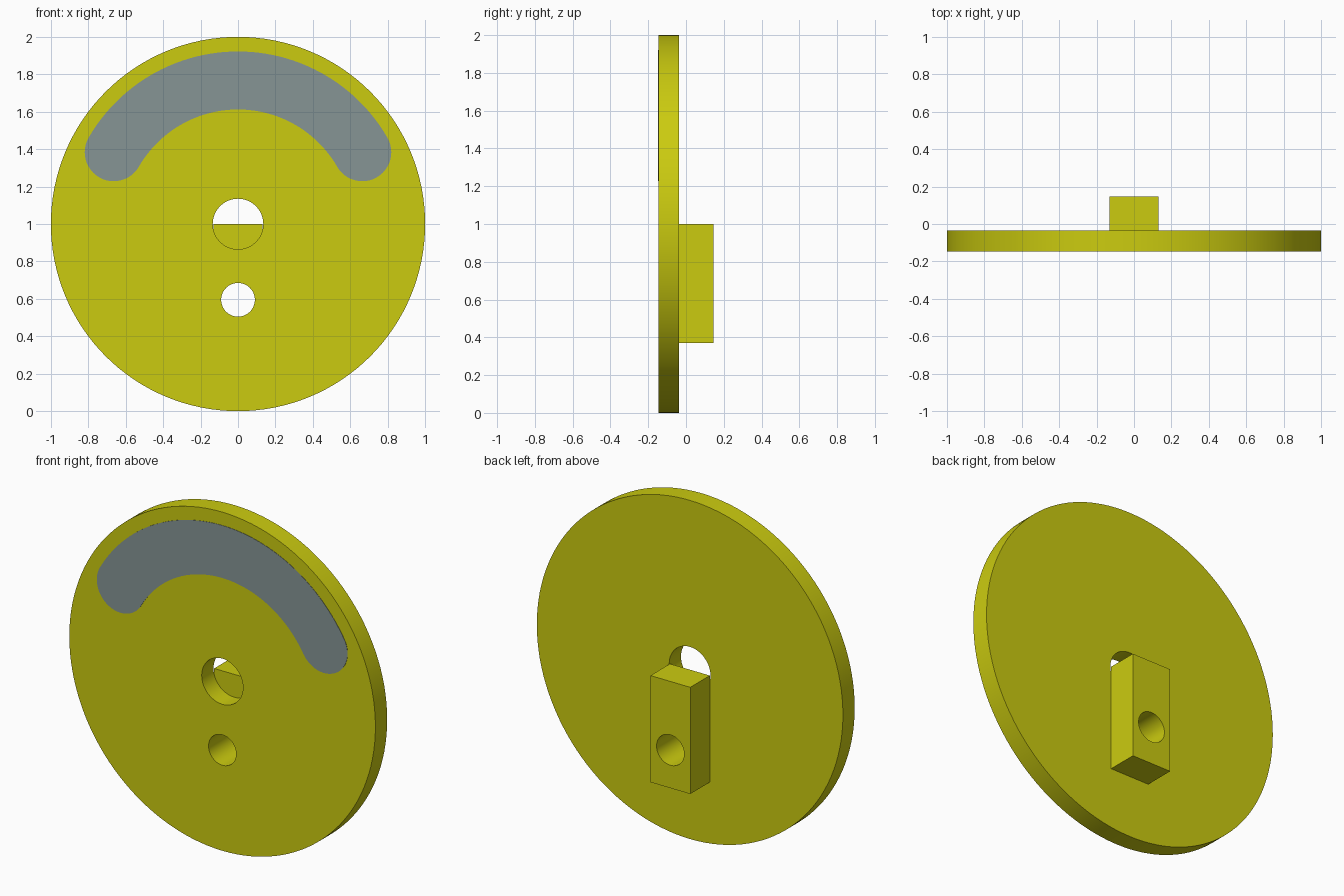
import bpy
import bmesh
from math import cos, sin, pi, radians

cube = bpy.data.objects.get("Cube")
if cube:
    bpy.data.objects.remove(cube, do_unlink=True)

FRONT, DISC_BACK, BLOCK_BACK = -0.146, -0.036, 0.146
HUB_Z, PIN_Z = 1.0, 0.595


def material(name, rgb):
    mat = bpy.data.materials.new(name)
    mat.use_nodes = True
    mat.diffuse_color = (*rgb, 1)
    mat.node_tree.nodes["Principled BSDF"].inputs["Base Color"].default_value = (*rgb, 1)
    return mat


def arc(cx, cz, radius, start, end, steps):
    angles = [start + (end - start) * i / steps for i in range(steps + 1)]
    return [(cx + radius * cos(a), cz + radius * sin(a)) for a in angles]


def circle(cz, radius, steps=64):
    return arc(0, cz, radius, 0, 2 * pi, steps)[:-1]


def plate(name, outlines, y_front, y_back, mat):
    """Solid plate from an outer outline and optional hole outlines in x, z."""
    curve = bpy.data.curves.new(name, "CURVE")
    curve.dimensions = "2D"
    curve.fill_mode = "BOTH"
    curve.extrude = (y_back - y_front) / 2
    for points in outlines:
        spline = curve.splines.new("POLY")
        spline.points.add(len(points) - 1)
        for point, (x, z) in zip(spline.points, points):
            point.co = (x, z, 0, 1)
        spline.use_cyclic_u = True
    obj = bpy.data.objects.new(name, curve)
    bpy.context.collection.objects.link(obj)
    obj.rotation_euler.x = pi / 2
    obj.location.y = (y_front + y_back) / 2
    bpy.ops.object.select_all(action="DESELECT")
    obj.select_set(True)
    bpy.context.view_layer.objects.active = obj
    bpy.ops.object.convert(target="MESH")
    obj = bpy.context.object
    bm = bmesh.new()
    bm.from_mesh(obj.data)
    bmesh.ops.remove_doubles(bm, verts=bm.verts, dist=1e-5)
    bmesh.ops.recalc_face_normals(bm, faces=bm.faces)
    bm.to_mesh(obj.data)
    bm.free()
    obj.data.materials.clear()
    obj.data.materials.append(mat)
    bpy.ops.object.shade_smooth_by_angle(angle=radians(30))
    return obj


yellow = material("yellow", (0.6, 0.6, 0.005))
grey = material("grey", (0.24, 0.3, 0.3))

# Round plate with the hub hole and the pin hole
plate("disc", [circle(HUB_Z, 1, 128), circle(HUB_Z, 0.135), circle(PIN_Z, 0.09)],
      FRONT, DISC_BACK, yellow)

# Rear block, pierced by the pin hole
block = [(-0.13, 0.37), (0.13, 0.37), (0.13, HUB_Z), (-0.13, HUB_Z)]
plate("rear_block", [block, circle(PIN_Z, 0.09)], DISC_BACK, BLOCK_BACK, yellow)

# Grey curved band with rounded ends, inlaid in the front face
mid, half, tilt = 0.767, 0.155, radians(30)
end_x, end_z = mid * cos(tilt), HUB_Z + mid * sin(tilt)
band = arc(0, HUB_Z, mid + half, tilt, pi - tilt, 64)
band += arc(-end_x, end_z, half, pi - tilt, 2 * pi - tilt, 24)[1:]
band += arc(0, HUB_Z, mid - half, pi - tilt, tilt, 64)[1:]
band += arc(end_x, end_z, half, pi + tilt, 2 * pi + tilt, 24)[1:-1]
plate("curved_band", [band], FRONT - 0.002, FRONT + 0.02, grey)
